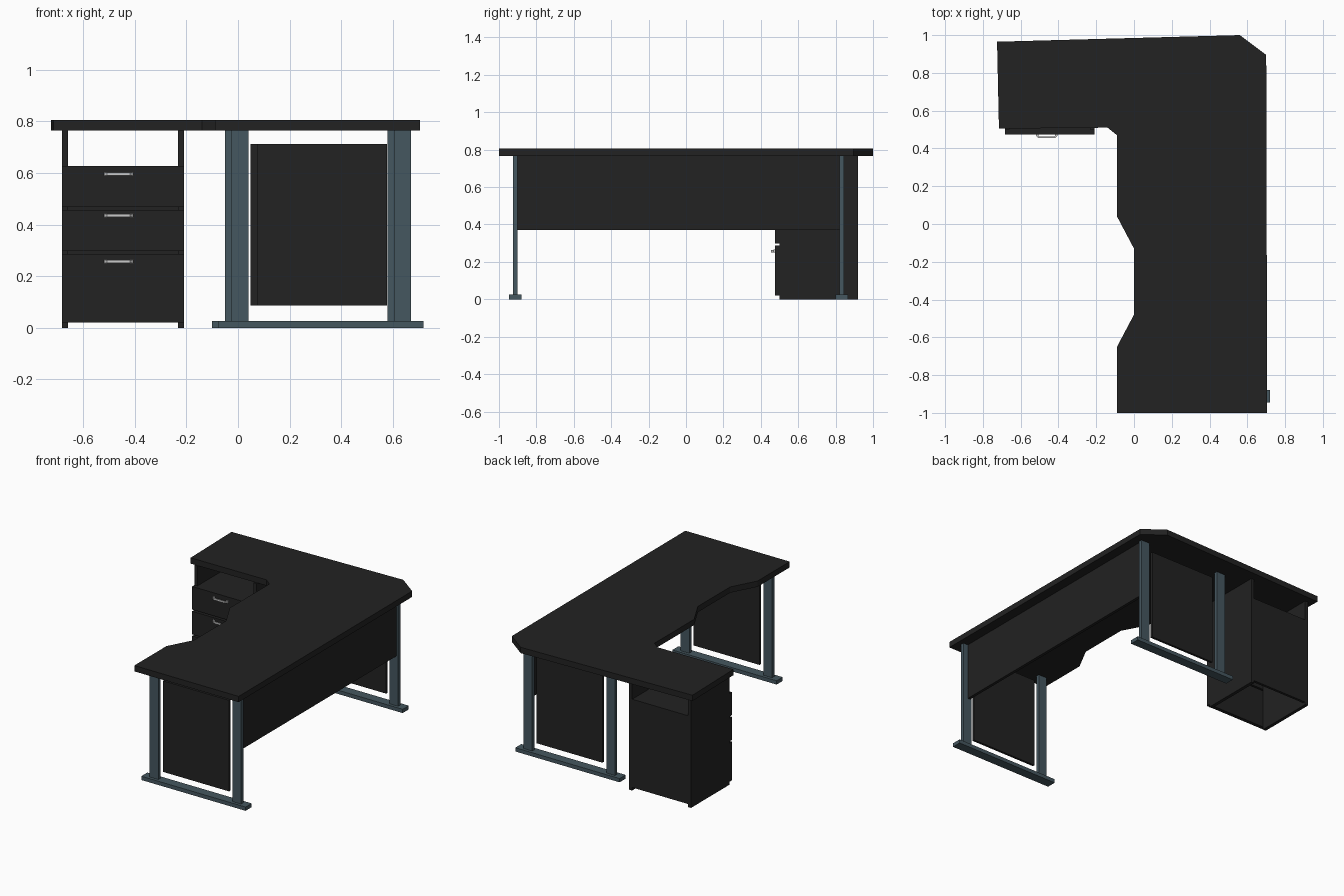
import bpy, bmesh

if "Cube" in bpy.data.objects:
    bpy.data.objects.remove(bpy.data.objects["Cube"])


def material(name, r, g, b):
    m = bpy.data.materials.new(name)
    m.diffuse_color = (r, g, b, 1)
    m.use_nodes = True
    m.node_tree.nodes["Principled BSDF"].inputs["Base Color"].default_value = m.diffuse_color
    return m


BLACK = material("black_laminate", 0.016, 0.016, 0.016)
STEEL = material("blue_grey_steel", 0.06, 0.095, 0.115)
SILVER = material("silver", 0.6, 0.63, 0.6)


def prism(name, outline, z0, z1, mat):
    """Extrude a flat xy outline from z0 to z1."""
    bm = bmesh.new()
    face = bm.faces.new([bm.verts.new((x, y, z0)) for x, y in outline])
    new = bmesh.ops.extrude_face_region(bm, geom=[face])["geom"]
    verts = [v for v in new if isinstance(v, bmesh.types.BMVert)]
    bmesh.ops.translate(bm, verts=verts, vec=(0, 0, z1 - z0))
    bmesh.ops.recalc_face_normals(bm, faces=bm.faces)
    me = bpy.data.meshes.new(name)
    bm.to_mesh(me)
    bm.free()
    me.materials.append(mat)
    ob = bpy.data.objects.new(name, me)
    bpy.context.collection.objects.link(ob)
    return ob


def box(name, x0, x1, y0, y1, z0, z1, mat):
    return prism(name, [(x0, y0), (x1, y0), (x1, y1), (x0, y1)], z0, z1, mat)


# L-shaped worktop with a knee cut-out and clipped corner
prism("worktop", [(-0.725, 0.965), (-0.715, 0.505), (-0.14, 0.51), (-0.09, 0.47),
                  (-0.09, 0.04), (0.0, -0.13), (0.0, -0.48), (-0.09, -0.65),
                  (-0.09, -1.0), (0.705, -1.0), (0.70, 0.895), (0.56, 1.0)],
      0.765, 0.805, BLACK)

# End frames: foot bar, two posts and an infill panel
for side, dx, y in (("front", 0.0, -0.9125), ("back", -0.025, 0.8325)):
    box(side + "_foot", dx - 0.075, dx + 0.72, y - 0.033, y + 0.033, 0, 0.026, STEEL)
    for hand, x in (("left", -0.025), ("right", 0.605)):
        box(f"{side}_{hand}_post", dx + x, dx + x + 0.066, y - 0.0125, y + 0.0125,
            0.026, 0.765, STEEL)
    box(side + "_infill_panel", dx + 0.073, dx + 0.577, y - 0.008, y + 0.008,
        0.086, 0.713, BLACK)

# Long modesty panel between the frames
box("modesty_panel", 0.615, 0.635, -0.905, 0.825, 0.37, 0.765, BLACK)

# Drawer pedestal, open underneath and above its lid
L, R, T = -0.682, -0.21, 0.023
box("pedestal_left_side", L, L + T, 0.50, 0.92, 0, 0.765, BLACK)
box("pedestal_right_side", R - T, R, 0.50, 0.92, 0, 0.765, BLACK)
box("pedestal_back", L + T, R - T, 0.90, 0.918, 0.02, 0.628, BLACK)
box("pedestal_lid", L + T, R - T, 0.50, 0.90, 0.608, 0.628, BLACK)

# Drawer fronts with bracket handles
for i, (z0, z1, zh) in enumerate(((0.02, 0.287, 0.257), (0.298, 0.457, 0.435),
                                  (0.469, 0.628, 0.596)), 1):
    box(f"drawer_front_{i}", L, R, 0.475, 0.50, z0, z1, BLACK)
    prism(f"drawer_handle_{i}",
          [(-0.52, 0.475), (-0.52, 0.468), (-0.507, 0.455), (-0.418, 0.455),
           (-0.405, 0.468), (-0.405, 0.475), (-0.418, 0.475), (-0.42, 0.463),
           (-0.505, 0.463), (-0.507, 0.475)], zh - 0.006, zh + 0.006, SILVER)
    for hand, x in (("left", -0.52), ("right", -0.418)):
        box(f"handle_{i}_{hand}_mount", x, x + 0.013, 0.467, 0.475,
            zh - 0.008, zh + 0.008, SILVER)
